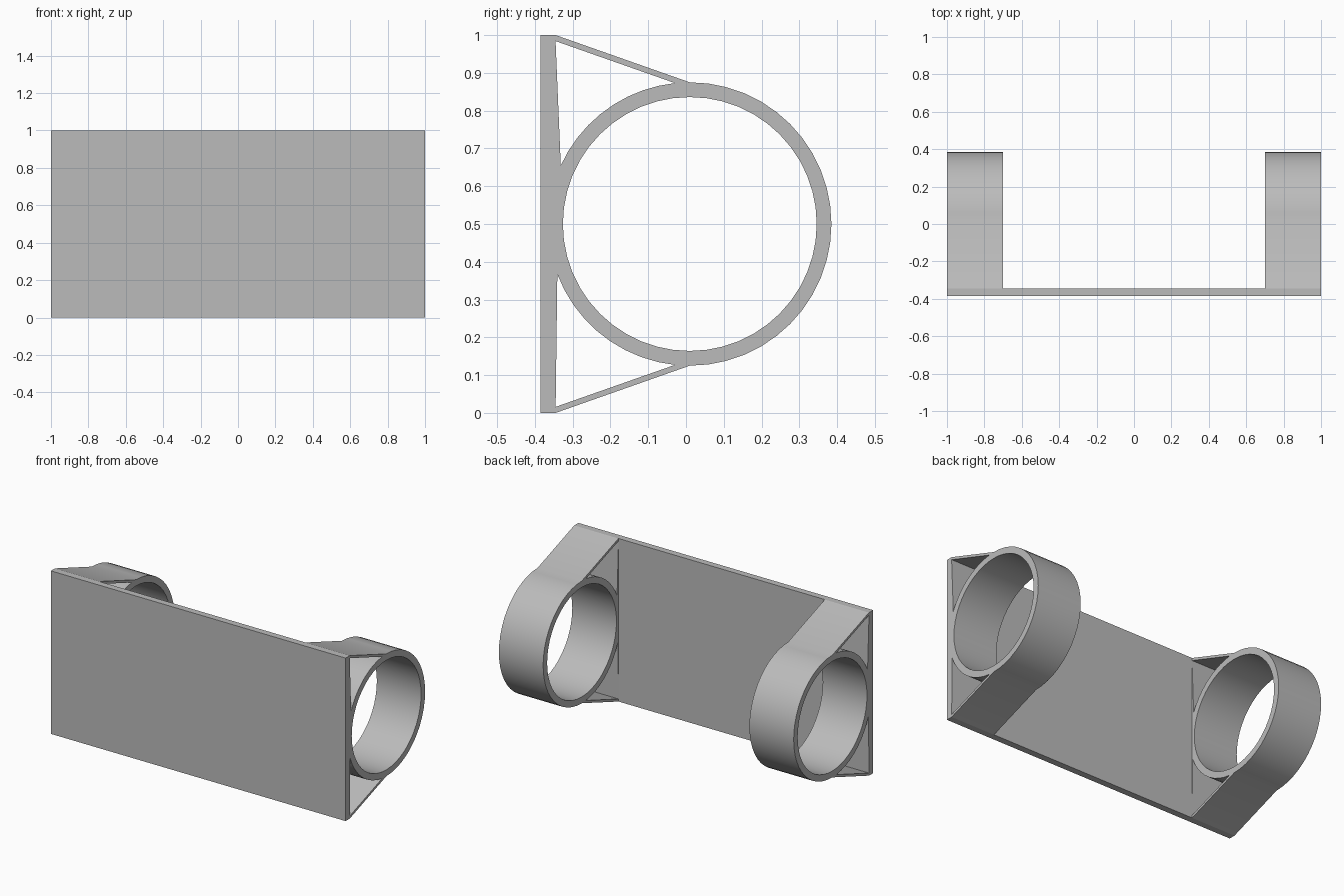
import bpy, bmesh
from math import sin, cos, radians
from mathutils import Vector

cube = bpy.data.objects.get("Cube")
if cube:
    bpy.data.objects.remove(cube, do_unlink=True)

grey = bpy.data.materials.new("plain grey")
grey.use_nodes = True
colour = (0.5, 0.5, 0.5, 1)
grey.diffuse_color = colour
grey.node_tree.nodes["Principled BSDF"].inputs["Base Color"].default_value = colour

HALF, INNER = 1.0, 0.7          # outer and inner ends of each bracket in x
FRONT, BACK = -0.385, -0.345    # panel faces in y
CY, CZ = 0.01, 0.5              # ring centre
R_OUT, R_IN = 0.375, 0.336


def arc(radius, start, end, steps):
    """Points (y, z) on the ring, angles in degrees."""
    angles = [radians(start + (end - start) * i / steps) for i in range(steps + 1)]
    return [(CY + radius * cos(a), CZ + radius * sin(a)) for a in angles]


def extrude_profile(name, loops, x0, x1):
    """Fill closed (y, z) loops and extrude them from x0 to x1."""
    bm = bmesh.new()
    edges = []
    for loop in loops:
        vs = [bm.verts.new((x0, y, z)) for y, z in loop]
        edges += [bm.edges.new((vs[i - 1], vs[i])) for i in range(len(vs))]
    bmesh.ops.triangle_fill(bm, edges=edges, use_beauty=True, normal=(1, 0, 0))
    grown = bmesh.ops.extrude_face_region(bm, geom=bm.faces[:], use_keep_orig=True)
    moved = [g for g in grown["geom"] if isinstance(g, bmesh.types.BMVert)]
    bmesh.ops.translate(bm, verts=moved, vec=Vector((x1 - x0, 0, 0)))
    bmesh.ops.recalc_face_normals(bm, faces=bm.faces[:])
    mesh = bpy.data.meshes.new(name)
    bm.to_mesh(mesh)
    bm.free()
    mesh.materials.append(grey)
    mesh.shade_smooth()
    mesh.set_sharp_from_angle(angle=radians(30))
    obj = bpy.data.objects.new(name, mesh)
    bpy.context.collection.objects.link(obj)
    return obj


# Flat front panel
panel = [(FRONT, 0), (BACK, 0), (BACK, 1), (FRONT, 1)]
extrude_profile("front_panel", [panel], -HALF, HALF)

# Ring bracket: ring, two slanted struts and thin wedges against the panel
outline = (
    [(BACK, 1)]
    + arc(R_OUT, 90, -90, 24)
    + [(BACK, 0), (BACK, 0.016)]
    + arc(R_OUT, 264, 200.8, 9)
    + [(BACK, 0.022), (BACK, 0.978)]
    + arc(R_OUT, 155.6, 96, 9)
    + [(BACK, 0.984)]
)
bore = arc(R_IN, 0, 360, 48)[:-1]
for side, sign in (("left", 1), ("right", -1)):
    extrude_profile(side + "_ring_bracket", [outline, bore], sign * INNER, sign * HALF)
